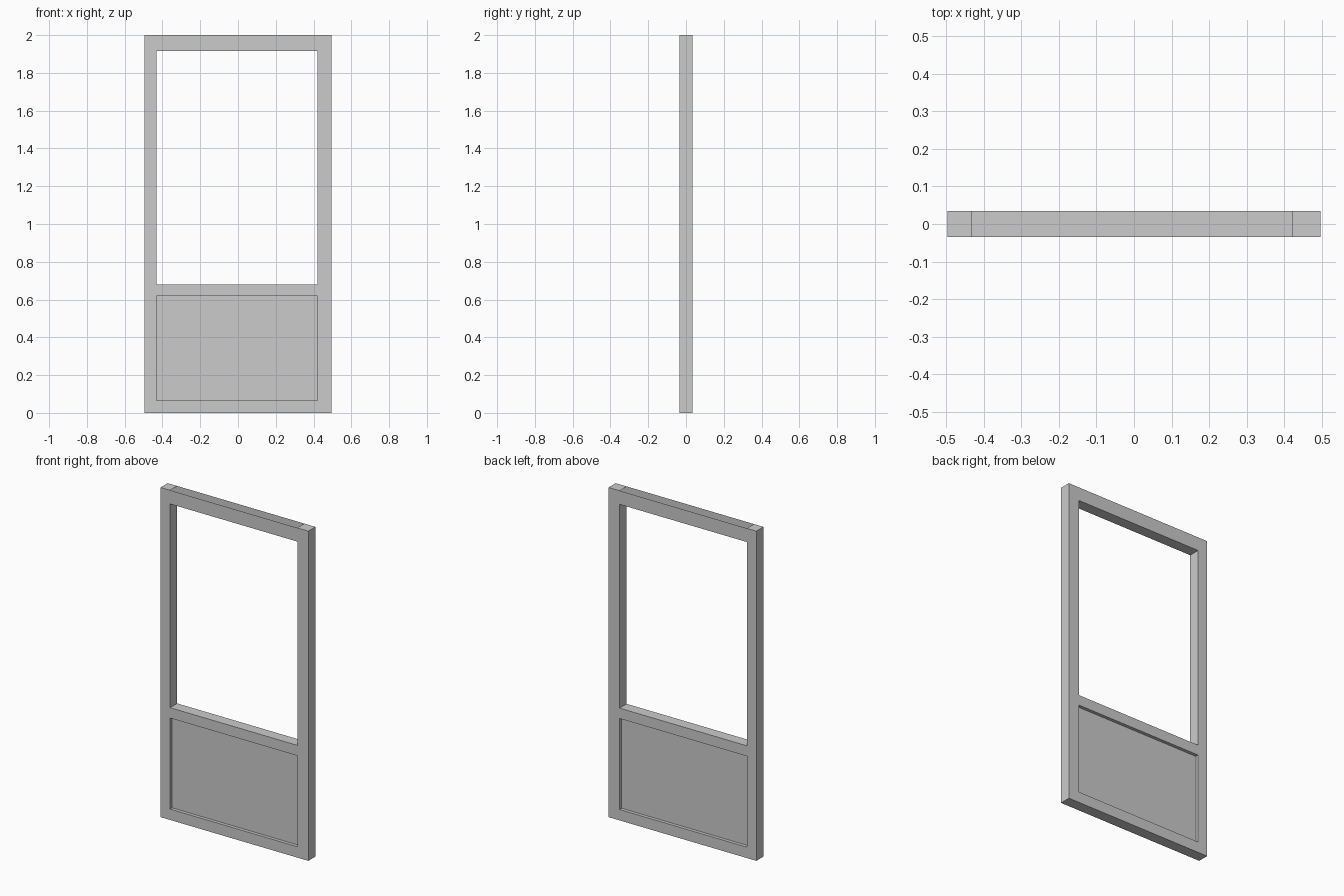
import bpy, bmesh

if "Cube" in bpy.data.objects:
    bpy.data.objects.remove(bpy.data.objects["Cube"])

HALF_DEPTH = 0.034
XS = [-0.496, -0.432, 0.422, 0.496]          # stile edges
ZS = [0.0, 0.066, 0.618, 0.681, 1.917, 2.0]  # rail edges
OPEN_CELLS = {(1, 1), (1, 3)}                # panel bay, window bay


def add_object(name, bm):
    bmesh.ops.recalc_face_normals(bm, faces=bm.faces[:])
    mesh = bpy.data.meshes.new(name)
    bm.to_mesh(mesh)
    bm.free()
    obj = bpy.data.objects.new(name, mesh)
    bpy.context.collection.objects.link(obj)
    return obj


# Door frame: welded stiles and rails, extruded through the thickness
bm = bmesh.new()
grid = [[bm.verts.new((x, -HALF_DEPTH, z)) for z in ZS] for x in XS]
for i in range(len(XS) - 1):
    for j in range(len(ZS) - 1):
        if (i, j) not in OPEN_CELLS:
            bm.faces.new((grid[i][j], grid[i + 1][j],
                          grid[i + 1][j + 1], grid[i][j + 1]))
front = bm.faces[:]
result = bmesh.ops.extrude_face_region(bm, geom=front, use_keep_orig=True)
moved = [v for v in result["geom"] if isinstance(v, bmesh.types.BMVert)]
bmesh.ops.translate(bm, verts=moved, vec=(0, 2 * HALF_DEPTH, 0))
bmesh.ops.recalc_face_normals(bm, faces=bm.faces[:])

# Top rail is left open along its upper edge, between the stiles
top = [f for f in bm.faces
       if f.calc_center_median().z > 1.999
       and XS[1] < f.calc_center_median().x < XS[2]]
bmesh.ops.delete(bm, geom=top, context='FACES_ONLY')
add_object("door_frame", bm)

# Lower panel, recessed on both faces
bm = bmesh.new()
bmesh.ops.create_cube(bm, size=1)
bmesh.ops.scale(bm, vec=(XS[2] - XS[1], 0.028, ZS[2] - ZS[1]), verts=bm.verts[:])
bmesh.ops.translate(bm, vec=((XS[1] + XS[2]) / 2, 0, (ZS[1] + ZS[2]) / 2),
                    verts=bm.verts[:])
add_object("lower_panel", bm)
